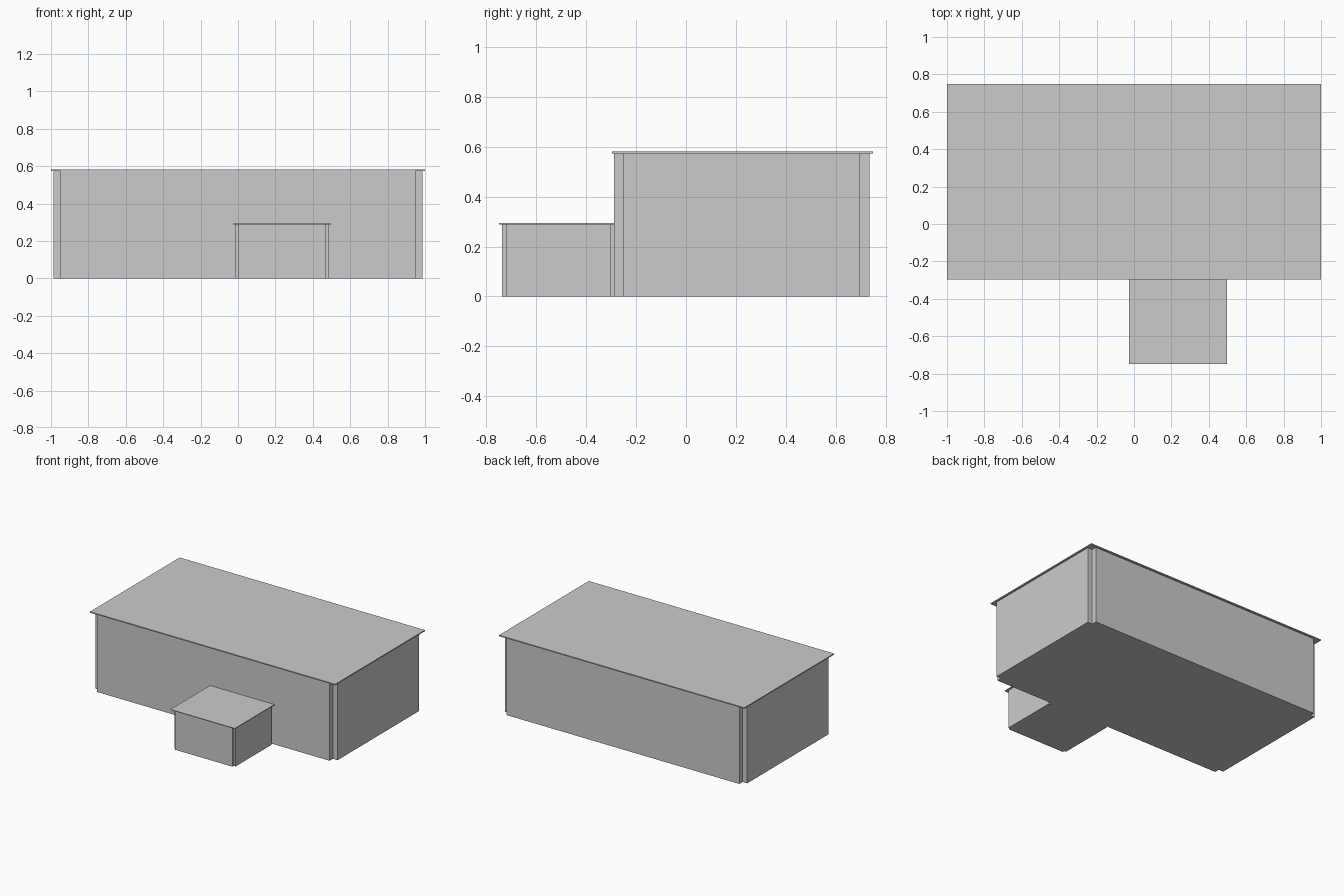
import bpy
import bmesh

cube = bpy.data.objects.get("Cube")
if cube:
    bpy.data.objects.remove(cube, do_unlink=True)

# One plain grey for the whole building
grey = bpy.data.materials.new("light grey")
grey.use_nodes = True
colour = (0.6, 0.6, 0.6, 1)
grey.diffuse_color = colour
grey.node_tree.nodes["Principled BSDF"].inputs["Base Color"].default_value = colour


def prism(name, outline, z0, z1):
    """Extrude a flat outline from z0 up to z1."""
    bm = bmesh.new()
    base = bm.faces.new([bm.verts.new((x, y, z0)) for x, y in outline])
    top = bmesh.ops.extrude_face_region(bm, geom=[base])["geom"]
    verts = [v for v in top if isinstance(v, bmesh.types.BMVert)]
    bmesh.ops.translate(bm, verts=verts, vec=(0, 0, z1 - z0))
    bmesh.ops.recalc_face_normals(bm, faces=bm.faces)
    mesh = bpy.data.meshes.new(name)
    bm.to_mesh(mesh)
    bm.free()
    mesh.materials.append(grey)
    obj = bpy.data.objects.new(name, mesh)
    bpy.context.collection.objects.link(obj)
    return obj


def rectangle(x0, x1, y0, y1):
    return [(x0, y0), (x1, y0), (x1, y1), (x0, y1)]


def notched(x0, x1, y0, y1, n):
    """Rectangle with a square notch cut out of each corner."""
    return [(x0 + n, y0), (x1 - n, y0), (x1 - n, y0 + n), (x1, y0 + n),
            (x1, y1 - n), (x1 - n, y1 - n), (x1 - n, y1), (x0 + n, y1),
            (x0 + n, y1 - n), (x0, y1 - n), (x0, y0 + n), (x0 + n, y0 + n)]


# Main hall and its thin overhanging roof
prism("main_walls", notched(-0.987, 0.987, -0.288, 0.735, 0.038), 0, 0.573)
prism("main_roof", rectangle(-1, 1, -0.296, 0.749), 0.573, 0.581)

# Front entrance block and its roof
prism("entrance_walls", notched(-0.013, 0.486, -0.737, -0.288, 0.015), 0, 0.289)
prism("entrance_roof", rectangle(-0.027, 0.498, -0.749, -0.28), 0.289, 0.294)
